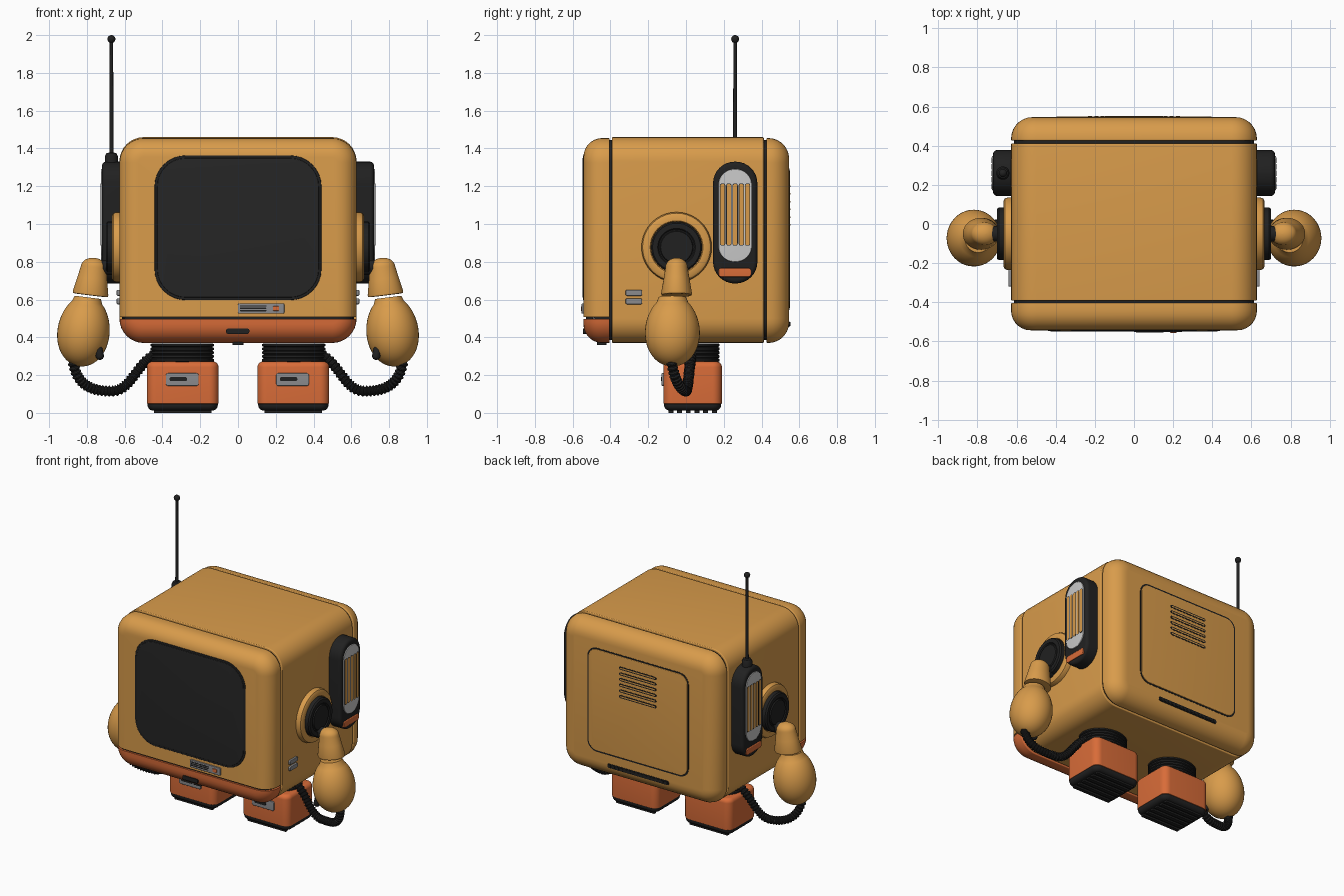
import bpy, bmesh, math
from mathutils import Matrix, Vector
from mathutils.geometry import interpolate_bezier

cube = bpy.data.objects.get("Cube")
if cube:
    bpy.data.objects.remove(cube, do_unlink=True)


def material(name, r, g, b):
    m = bpy.data.materials.new(name)
    m.use_nodes = True
    m.diffuse_color = (r, g, b, 1)
    node = next(n for n in m.node_tree.nodes if n.type == 'BSDF_PRINCIPLED')
    node.inputs["Base Color"].default_value = (r, g, b, 1)
    node.inputs["Roughness"].default_value = 0.6
    return m


YELLOW = material("warm_yellow", .69, .33, .07)
ORANGE = material("burnt_orange", .69, .15, .04)
BLACK = material("black_rubber", .015, .015, .015)
GLASS = material("dark_screen", .019, .019, .019)
LIGHT = material("light_grey", .58, .58, .58)
GREY = material("mid_grey", .26, .26, .27)
made = []


def finish(bm, name, mat, mirror=False):
    bmesh.ops.recalc_face_normals(bm, faces=bm.faces)
    me = bpy.data.meshes.new(name)
    bm.to_mesh(me)
    bm.free()
    me.materials.append(mat)
    ob = bpy.data.objects.new(name, me)
    bpy.context.collection.objects.link(ob)
    if mirror:
        ob.modifiers.new("mirror", 'MIRROR')
    made.append(ob)
    return ob


def skin(bm, rings):
    """Join a stack of closed rings and cap both ends."""
    rows = [[bm.verts.new(p) for p in ring] for ring in rings]
    n = len(rows[0])
    for a, b in zip(rows, rows[1:]):
        for i in range(n):
            j = (i + 1) % n
            bm.faces.new((a[i], a[j], b[j], b[i]))
    bm.faces.new(rows[0])
    bm.faces.new(rows[-1])


AXES = {'y': lambda u, v, w: (u, w, v),
        'x': lambda u, v, w: (w, u, v),
        'z': lambda u, v, w: (u, v, w)}


def slab(name, mat, axis, u, v, w, r, start=0, end=0, mirror=False, cut=None):
    """Rounded rectangle u by v, extruded along axis over w, with rounded rims."""
    sign = 1 if w[1] > w[0] else -1
    stations = []
    steps = 7
    for k in range(steps + 1 if start else 1):
        a = k / steps * math.pi / 2
        stations.append((w[0] + sign * start * (1 - math.sin(a)) if start else w[0],
                         start * (1 - math.cos(a))))
    if start:
        stations.reverse()
        stations = [(w[0] + sign * start * (1 - math.cos(k / steps * math.pi / 2)),
                     start * (1 - math.sin(k / steps * math.pi / 2))) for k in range(steps + 1)]
    for k in range(steps + 1 if end else 1):
        a = k / steps * math.pi / 2
        stations.append((w[1] - sign * end * (1 - math.sin(a)), end * (1 - math.cos(a)))
                        if end else (w[1], 0))
    rings = []
    for depth, inset in stations:
        rad = max(r - inset, .002)
        ring = []
        for q, (su, sv) in enumerate(((1, 1), (-1, 1), (-1, -1), (1, -1))):
            cu = (u[1] - inset - rad) if su > 0 else (u[0] + inset + rad)
            cv = (v[1] - inset - rad) if sv > 0 else (v[0] + inset + rad)
            for s in range(9):
                a = (q + s / 8) * math.pi / 2
                ring.append(AXES[axis](cu + rad * math.cos(a), cv + rad * math.sin(a), depth))
        rings.append(ring)
    bm = bmesh.new()
    skin(bm, rings)
    if cut:
        height, keep = cut
        bmesh.ops.bisect_plane(bm, geom=bm.verts[:] + bm.edges[:] + bm.faces[:],
                               plane_co=(0, 0, height), plane_no=(0, 0, -keep), clear_outer=True)
        bmesh.ops.holes_fill(bm, edges=[e for e in bm.edges if e.is_boundary])
    return finish(bm, name, mat, mirror)


def lathe(name, mat, profile, matrix, mirror=True, n=40):
    """Spin (radius, height) pairs about z, then place the result."""
    bm = bmesh.new()
    skin(bm, [[(max(r, .001) * math.cos(math.tau * i / n), max(r, .001) * math.sin(math.tau * i / n), h)
               for i in range(n)] for r, h in profile])
    bm.transform(matrix)
    return finish(bm, name, mat, mirror)


def at(x, y, z):
    return Matrix.Translation((x, y, z))


# Body: dark core showing in the seams, then three shells
W = (-.628, .628)
slab("seam_core", BLACK, 'y', (-.613, .613), (.385, 1.445), (-.45, .46), .115)
slab("body_middle", YELLOW, 'y', W, (.37, 1.46), (-.392, .412), .13, .006, .006)
slab("body_back", YELLOW, 'y', W, (.37, 1.455), (.426, .546), .13, .006, .11)
for name, mat, cut in (("front_bezel", YELLOW, (.508, 1)), ("front_chin", ORANGE, (.497, -1))):
    slab(name, mat, 'y', W, (.37, 1.455), (-.404, -.543), .13, .006, .1, cut=cut)
slab("chin_seam", BLACK, 'y', (-.61, .61), (.49, .515), (-.4, -.53), .01, 0, .08)

# Screen and front details
slab("screen_rim", BLACK, 'y', (-.442, .442), (.597, 1.363), (-.48, -.546), .165, 0, .004)
slab("screen", GLASS, 'y', (-.428, .428), (.611, 1.349), (-.5, -.549), .152, 0, .004)
slab("control_plate", GREY, 'y', (0, .245), (.525, .58), (-.52, -.552), .008, 0, .003)
for k in range(3):
    z = .538 + k * .012
    slab("control_slot", BLACK, 'y', (.01, .15), (z, z + .007), (-.54, -.5535), .003)
slab("control_button", ORANGE, 'y', (.185, .218), (.54, .565), (-.54, -.556), .005, 0, .003)
slab("chin_slot", BLACK, 'y', (-.063, .06), (.418, .447), (-.5, -.546), .012)
slab("chin_tab", BLACK, 'z', (-.03, .03), (-.47, -.42), (.4, .36), .01)

# Back hatch, vents and lower slot
slab("hatch_seam", BLACK, 'y', (-.405, .405), (.545, 1.295), (.5, .5475), .075)
slab("hatch_panel", YELLOW, 'y', (-.395, .395), (.555, 1.285), (.5, .55), .066, 0, .003)
for k in range(6):
    z = .985 + k * .041
    slab("vent_slot", BLACK, 'y', (-.148, .148), (z, z + .022), (.53, .5515), .01)
    slab("vent_rib", YELLOW, 'y', (-.14, .14), (z + .007, z + .015), (.53, .5525), .003)
slab("rear_slot", BLACK, 'y', (-.245, .245), (.455, .485), (.5, .548), .014)
for k in range(15):
    x = -.224 + k * .032
    slab("rear_tooth", BLACK, 'y', (x - .01, x + .01), (.46, .48), (.53, .553), .004)

# Side lamps
slab("ear_housing", BLACK, 'x', (.143, .378), (.685, 1.33), (.6, .72), .115, 0, .022, True)
slab("ear_plate", LIGHT, 'x', (.172, .348), (.8, 1.29), (.7, .726), .083, 0, .004, True)
for k in range(5):
    y = .26 + (k - 2) * .033
    slab("ear_slot", BLACK, 'x', (y - .014, y + .014), (.885, 1.215), (.7, .727), .011, mirror=True)
    slab("ear_strip", YELLOW, 'x', (y - .011, y + .011), (.888, 1.212), (.7, .728), .009, mirror=True)
slab("ear_button", ORANGE, 'x', (.172, .345), (.72, .766), (.7, .726), .015, 0, .005, True)
for z in (.575, .62):
    slab("side_badge", GREY, 'x', (-.32, -.232), (z, z + .031), (.6, .642), .008, 0, .004, True)

# Antenna on the right lamp
lathe("antenna", BLACK, [(.034, 1.31), (.034, 1.36), (.026, 1.375), (.011, 1.378), (.009, 1.97)],
      at(-.67, .26, 0), False, 20)
ball = [(.021 * math.sin(a), -.021 * math.cos(a)) for a in (math.pi * k / 10 for k in range(11))]
lathe("antenna_tip", BLACK, ball, at(-.67, .26, 1.979), False, 20)

# Shoulders, spun about the side axis
side = at(0, -.05, .877) @ Matrix.Rotation(math.pi / 2, 4, 'Y')
lathe("shoulder_ring", YELLOW, [(.186, .6), (.186, .645), (.18, .66), (.168, .667), (.14, .667), (.13, .65)], side)
lathe("shoulder_joint", BLACK, [(.135, .62), (.135, .69), (.127, .7), (.1, .7), (.094, .692),
                                (.088, .692), (.084, .7), (0, .7)], side)
lathe("shoulder_peg", BLACK, [(.04, .66), (.04, .77)], at(0, -.05, .77) @ Matrix.Rotation(math.pi / 2, 4, 'Y'))

# Arms: domed sleeve over an egg-shaped hand
tilt = Matrix.Rotation(math.radians(-7), 4, 'Y')
dome = [(.062 * math.cos(a), .15 + .05 * math.sin(a)) for a in (math.pi / 2 * k / 8 for k in range(9))]
lathe("sleeve", YELLOW, [(.07, 0), (.084, .002), (.086, .012), (.072, .09)] + dome,
      at(.782, -.05, .622) @ tilt @ Matrix.Diagonal((1.1, .95, 1, 1)))
egg = [(.138 * math.sin(a) * (1 + .06 * math.cos(a)), -.19 * math.cos(a))
       for a in (math.pi * k / 24 for k in range(20))]
lathe("hand", YELLOW, egg + [(.07, .178), (0, .178)], at(.817, -.072, .435) @ tilt @ Matrix.Diagonal((1, 1.05, 1, 1)))
nub = [(.022 * math.cos(a), .02 * math.sin(a) + (.018 if a > 0 else -.018))
       for a in (math.pi * (k / 11 - .5) for k in range(12))]
lathe("hand_nub", BLACK, nub, at(.735, -.145, .318) @ Matrix.Rotation(math.radians(12), 4, 'Y'), n=16)

# Ribbed hoses from hands to legs
knots = [Vector(p) for p in ((.875, -.08, .29), (.86, -.06, .14), (.77, -.01, .115), (.67, 0, .115),
                             (.56, .01, .115), (.54, .02, .27), (.42, .03, .32))]
path = interpolate_bezier(*knots[:4], 64)[:-1] + interpolate_bezier(*knots[3:], 64)
rings = []
for k, p in enumerate(path):
    t = (path[min(k + 1, len(path) - 1)] - path[max(k - 1, 0)]).normalized()
    a = t.cross(Vector((0, 1, 0))).normalized()
    b = t.cross(a)
    r = .029 if k % 4 < 2 else .023
    rings.append([p + (a * math.cos(q) + b * math.sin(q)) * r for q in (math.tau * i / 14 for i in range(14))])
bm = bmesh.new()
skin(bm, rings)
finish(bm, "hose", BLACK, True)

# Legs: ribbed collar, boot, sole with treads
ribs = [(.95, .25)]
for k in range(5):
    z = .27 + k * .02
    ribs += [(.95, z), (1, z + .004), (1, z + .014), (.95, z + .018)]
lathe("leg_collar", BLACK, ribs, at(.295, .035, 0) @ Matrix.Diagonal((.168, .143, 1, 1)))
slab("boot", ORANGE, 'z', (.103, .483), (-.12, .19), (.048, .272), .05, .005, .03, True)
slab("sole", BLACK, 'z', (.107, .479), (-.116, .186), (.012, .05), .048, .03, 0, True)
for k in range(6):
    y = -.08 + k * .046
    slab("tread", BLACK, 'z', (.14, .446), (y - .013, y + .013), (0, .03), .005, mirror=True)
for x in (.202, -.382):
    slab("boot_plate", GREY, 'y', (x, x + .174), (.143, .21), (-.1, -.13), .012, 0, .005)
    slab("boot_slot", BLACK, 'y', (x + .02, x + .112), (.168, .19), (-.11, -.1325), .009)

# Smooth rounded parts while keeping hard edges
bpy.ops.object.select_all(action='DESELECT')
for ob in made:
    ob.select_set(True)
bpy.context.view_layer.objects.active = made[0]
bpy.ops.object.shade_smooth_by_angle(angle=math.radians(35))
